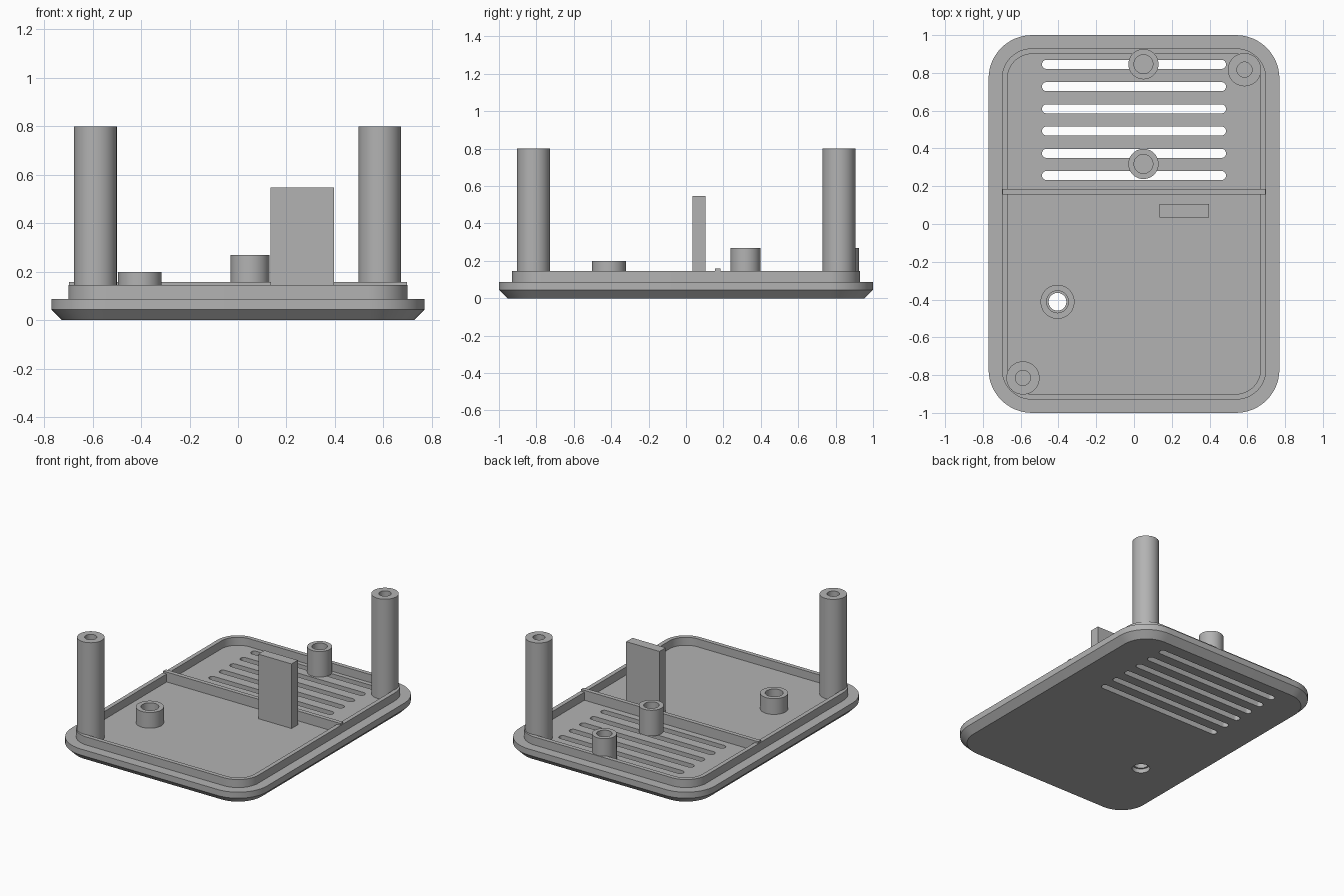
import bpy, bmesh, math

cube = bpy.data.objects.get("Cube")
if cube:
    bpy.data.objects.remove(cube, do_unlink=True)

grey = bpy.data.materials.new("plain grey")
grey.use_nodes = True
GREY = (0.45, 0.45, 0.45, 1)
grey.diffuse_color = GREY
grey.node_tree.nodes["Principled BSDF"].inputs["Base Color"].default_value = GREY


def loft(name, rings):
    """Skin a closed solid through rings of equal point counts."""
    bm = bmesh.new()
    loops = [[bm.verts.new(p) for p in ring] for ring in rings]
    n = len(loops[0])
    for a, b in zip(loops, loops[1:]):
        for i in range(n):
            j = (i + 1) % n
            bm.faces.new((a[i], a[j], b[j], b[i]))
    bm.faces.new(loops[0][::-1])
    bm.faces.new(loops[-1])
    bmesh.ops.recalc_face_normals(bm, faces=bm.faces)
    mesh = bpy.data.meshes.new(name)
    bm.to_mesh(mesh)
    bm.free()
    mesh.materials.append(grey)
    ob = bpy.data.objects.new(name, mesh)
    bpy.context.collection.objects.link(ob)
    return ob


def rounded(hx, hy, r, z, cx=0, cy=0, seg=12):
    """Rounded rectangle ring at height z."""
    pts = []
    for k, (sx, sy) in enumerate(((1, 1), (-1, 1), (-1, -1), (1, -1))):
        for i in range(seg + 1):
            a = math.pi / 2 * (k + i / seg)
            pts.append((cx + sx * (hx - r) + r * math.cos(a),
                        cy + sy * (hy - r) + r * math.sin(a), z))
    return pts


def lathe(name, x, y, profile, n=48):
    """Stack of circles given as (radius, height)."""
    return loft(name, [[(x + r * math.cos(math.tau * i / n),
                         y + r * math.sin(math.tau * i / n), z)
                        for i in range(n)] for r, z in profile])


def box(name, x0, x1, y0, y1, z0, z1):
    return loft(name, [[(x0, y0, z), (x1, y0, z), (x1, y1, z), (x0, y1, z)]
                       for z in (z0, z1)])


def cut(ob, cutter):
    mod = ob.modifiers.new("cut", 'BOOLEAN')
    mod.operation = 'DIFFERENCE'
    mod.solver = 'EXACT'
    mod.object = cutter
    bpy.context.view_layer.objects.active = ob
    bpy.ops.object.modifier_apply(modifier=mod.name)


def drop(cutter):
    bpy.data.objects.remove(cutter, do_unlink=True)


FLOOR = 0.088
RIM = 0.145
parts = []

# Base tray: chamfered plate, raised lip and recessed floor
tray = loft("base_tray", [
    rounded(0.725, 0.955, 0.185, 0),
    rounded(0.77, 1.0, 0.23, 0.045),
    rounded(0.77, 1.0, 0.23, FLOOR),
    rounded(0.70, 0.93, 0.16, FLOOR),
    rounded(0.70, 0.93, 0.16, RIM),
    rounded(0.67, 0.90, 0.13, RIM),
    rounded(0.67, 0.90, 0.13, FLOOR)])
parts.append(tray)

# Vent slots
for i in range(6):
    y = 0.845 - i * 0.1177
    slot = loft("slot_cutter", [rounded(0.487, 0.024, 0.0235, z, 0, y, 6)
                                for z in (-0.1, 0.12)])
    cut(tray, slot)
    drop(slot)

# Boss with a stepped hole right through the plate
boss = lathe("through_boss", -0.405, -0.412, [(0.09, FLOOR - 0.01), (0.09, 0.2)])
hole = lathe("hole_cutter", -0.405, -0.412, [
    (0.058, -0.1), (0.058, 0.03), (0.047, 0.03),
    (0.047, 0.1), (0.058, 0.1), (0.058, 0.3)])
cut(tray, hole)
cut(boss, hole)
drop(hole)
parts.append(boss)

# Hollow corner posts and short screw bosses with blind holes
for name, x, y, r, bore, top, bottom in (
        ("rear_left_post", 0.585, 0.817, 0.088, 0.04, 0.8, 0.4),
        ("front_right_post", -0.588, -0.815, 0.088, 0.04, 0.8, 0.4),
        ("rear_boss", 0.05, 0.846, 0.08, 0.05, 0.27, 0.1),
        ("middle_boss", 0.05, 0.318, 0.08, 0.05, 0.27, 0.1)):
    parts.append(lathe(name, x, y, [(r, FLOOR - 0.002), (r, top),
                                    (bore, top), (bore, bottom)]))

# Cross rib and upright tab
parts.append(box("cross_rib", -0.697, 0.697, 0.155, 0.185, FLOOR - 0.002, 0.158))
parts.append(box("upright_tab", 0.135, 0.397, 0.035, 0.105, FLOOR - 0.002, 0.547))

# Smooth the curved faces, keep the edges crisp
bpy.ops.object.select_all(action='DESELECT')
for ob in parts:
    ob.select_set(True)
bpy.context.view_layer.objects.active = tray
bpy.ops.object.shade_smooth_by_angle(angle=math.radians(30))
